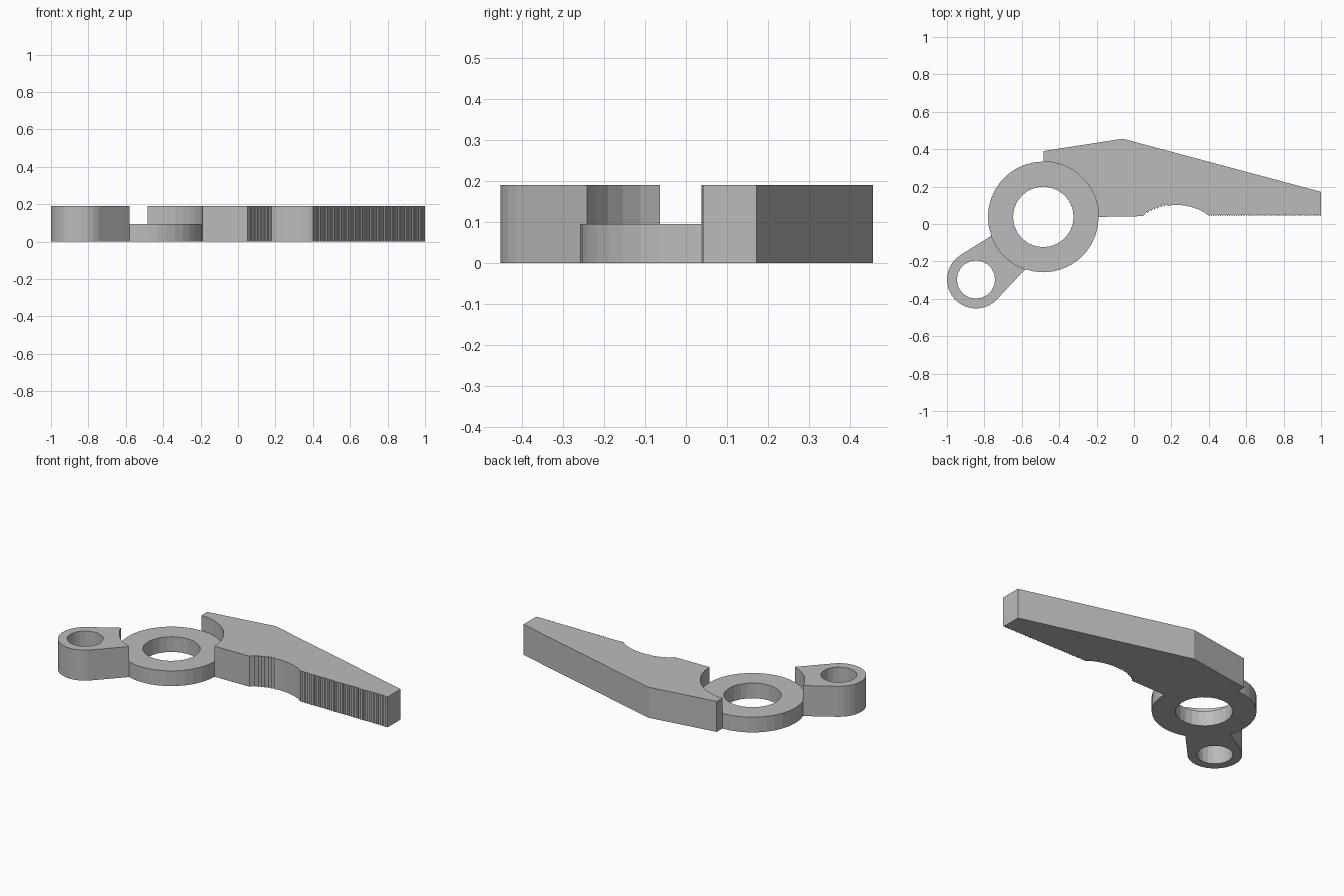
import bpy
from math import sin, cos, radians, sqrt

cube = bpy.data.objects.get("Cube")
if cube:
    bpy.data.objects.remove(cube, do_unlink=True)

HEIGHT = 0.19
RING = (-0.485, 0.038)
RING_R = 0.296
EYE = (-0.845, -0.297)
EYE_R = 0.155

steel = bpy.data.materials.new("grey steel")
steel.use_nodes = True
GREY = (0.5, 0.5, 0.5, 1)
steel.diffuse_color = GREY
steel.node_tree.nodes["Principled BSDF"].inputs["Base Color"].default_value = GREY


def arc(center, radius, start, end, steps):
    """Points along an arc, angles in degrees."""
    angles = [radians(start + (end - start) * i / steps) for i in range(steps + 1)]
    return [(center[0] + radius * cos(a), center[1] + radius * sin(a)) for a in angles]


def circle(center, radius, sides):
    return arc(center, radius, 0, 360, sides)[:-1]


def plate(name, outlines, height):
    """Flat plate standing on the ground; inner outlines become holes."""
    curve = bpy.data.curves.new(name, "CURVE")
    curve.dimensions = "2D"
    curve.fill_mode = "BOTH"
    curve.extrude = height / 2
    for points in outlines:
        spline = curve.splines.new("POLY")
        spline.points.add(len(points) - 1)
        for p, (x, y) in zip(spline.points, points):
            p.co = (x, y, 0, 1)
        spline.use_cyclic_u = True
    curve.materials.append(steel)
    obj = bpy.data.objects.new(name, curve)
    bpy.context.collection.objects.link(obj)
    obj.location.z = height / 2
    bpy.ops.object.select_all(action="DESELECT")
    obj.select_set(True)
    bpy.context.view_layer.objects.active = obj
    bpy.ops.object.convert(target="MESH")
    bpy.ops.object.shade_flat()


# Half-height pivot ring
plate("pivot_ring", [circle(RING, RING_R, 36), circle(RING, 0.162, 24)], HEIGHT / 2)

# Handle lug with its eye, hollowed where it meets the ring
lug = arc(EYE, EYE_R, 124, 310, 15) + arc(RING, RING_R, 251, 200, 5)
plate("handle_lug", [lug, circle(EYE, 0.102, 20)], HEIGHT)

# Jaw: back edge, fine straight teeth, coarse curved teeth, ring recess
jaw = [(-0.485, 0.39), (-0.06, 0.456), (1, 0.172)]
TEETH, EDGE = 48, 0.042
pitch = 0.6 / TEETH
for i in range(TEETH):
    x = 1 - i * pitch
    jaw += [(x, EDGE), (x - pitch / 2, EDGE + 0.008)]
jaw.append((0.4, EDGE))


def grip(x):
    """Height of the curved pipe grip."""
    return 0.102 - 0.306 + sqrt(0.306 ** 2 - (x - 0.225) ** 2)


jaw += [(x / 100, grip(x / 100)) for x in range(38, 18, -2)]
for i in range(7):
    x = 0.18 - i * 0.018
    jaw += [(x, grip(x) - 0.003), (x - 0.004, grip(x - 0.004) + 0.009)]
jaw.append((0.05, EDGE))
jaw += arc(RING, RING_R, 0, 90, 9)
plate("jaw", [jaw], HEIGHT)
